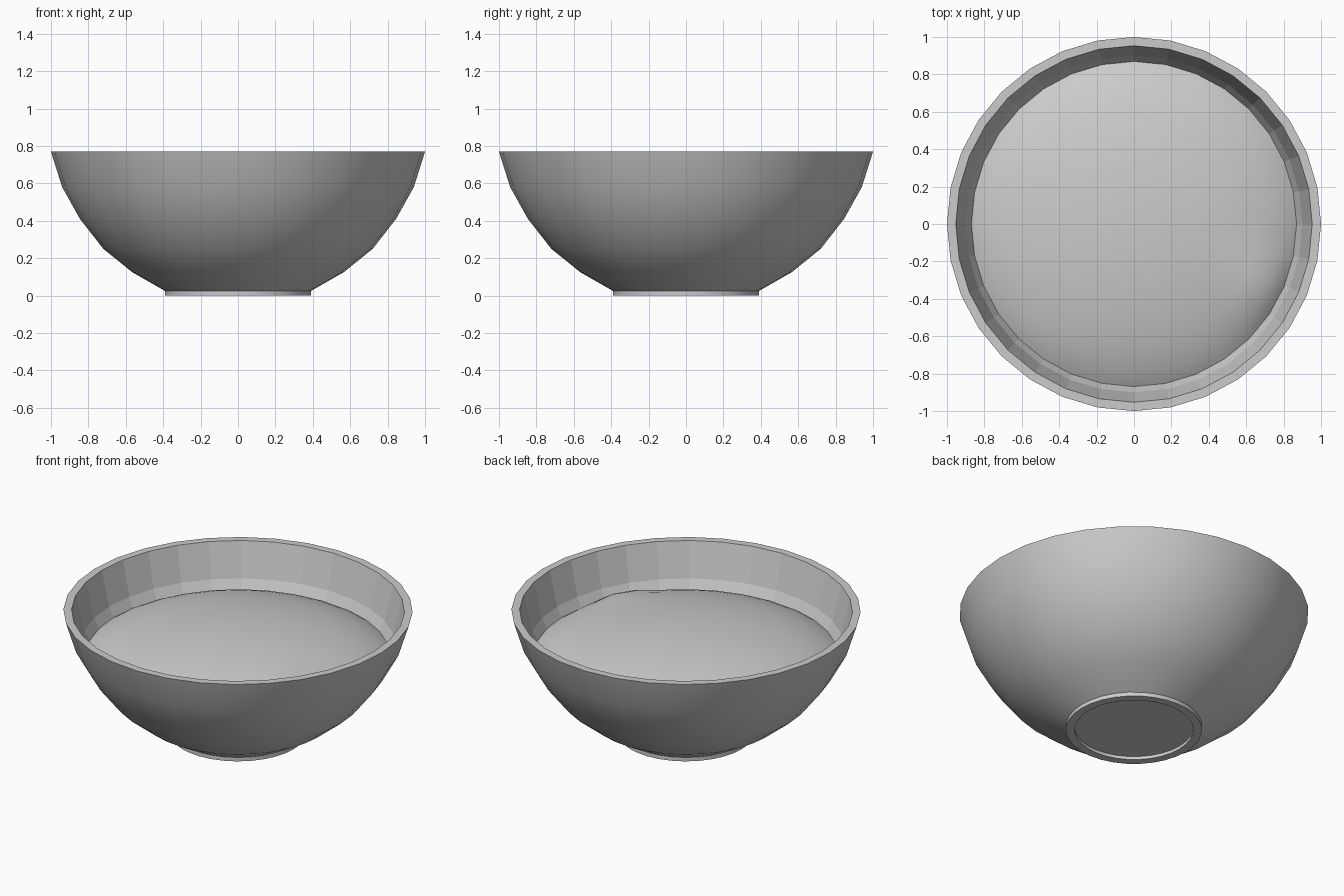
import bpy, math

if "Cube" in bpy.data.objects:
    bpy.data.objects.remove(bpy.data.objects["Cube"])

SIDES = 32


def revolve(name, profile, smooth_test):
    """Spin (radius, height) points round z; end points at radius 0 become poles."""
    verts, faces, rings = [], [], []
    for r, z in profile:
        n = 1 if r == 0 else SIDES
        rings.append(range(len(verts), len(verts) + n))
        verts += [(r * math.cos(2 * math.pi * i / SIDES),
                   r * math.sin(2 * math.pi * i / SIDES), z) for i in range(n)]
    smooth = []
    for k, (a, b) in enumerate(zip(rings, rings[1:])):
        for i in range(SIDES):
            j = (i + 1) % SIDES
            if len(a) == 1:
                faces.append((a[0], b[j], b[i]))
            elif len(b) == 1:
                faces.append((a[i], a[j], b[0]))
            else:
                faces.append((a[i], a[j], b[j], b[i]))
            smooth.append(smooth_test(k))
    mesh = bpy.data.meshes.new(name)
    mesh.from_pydata(verts, [], faces)
    mesh.polygons.foreach_set("use_smooth", smooth)
    obj = bpy.data.objects.new(name, mesh)
    bpy.context.collection.objects.link(obj)
    return obj


# Bowl: recessed base, foot ring, outer wall, flat lip, faceted inside
foot = [(0, 0.02), (0.34, 0.02), (0.34, 0), (0.39, 0)]
outer = [(0.39, 0.025), (0.565, 0.125), (0.72, 0.25),
         (0.845, 0.41), (0.94, 0.58), (1.0, 0.77)]
inner = [(0.953, 0.77), (0.90, 0.555), (0.82, 0.40), (0.70, 0.25),
         (0.55, 0.13), (0.37, 0.06), (0, 0.06)]
first, last = len(foot), len(foot) + len(outer) - 1
bowl = revolve("bowl", foot + outer + inner,
               lambda k: k in (1, 3) or first <= k < last)

# Keep the lip and the foot crisp
bpy.context.view_layer.objects.active = bowl
for e in bowl.data.edges:
    a, b = (bowl.data.vertices[i].co for i in e.vertices)
    r = math.hypot(a.x, a.y)
    if abs(a.z - b.z) < 1e-4 and (r < 0.4 and a.z < 0.03 or a.z > 0.76):
        e.use_edge_sharp = True

# Filling: shallow smooth dome with one soft lump near the edge
A, H, ZC = 0.95, 0.28, 0.382
radii = [0.872, 0.84, 0.79, 0.73, 0.66, 0.57, 0.46, 0.34, 0.2, 0.1, 0]
filling = revolve("filling",
                  [(r, ZC + H * math.sqrt(1 - (r / A) ** 2)) for r in radii],
                  lambda k: True)
for v in filling.data.vertices:
    d2 = (v.co.x - 0.67) ** 2 + (v.co.y + 0.34) ** 2
    if math.hypot(v.co.x, v.co.y) < 0.86:
        v.co.z += 0.035 * math.exp(-d2 / 0.02)
